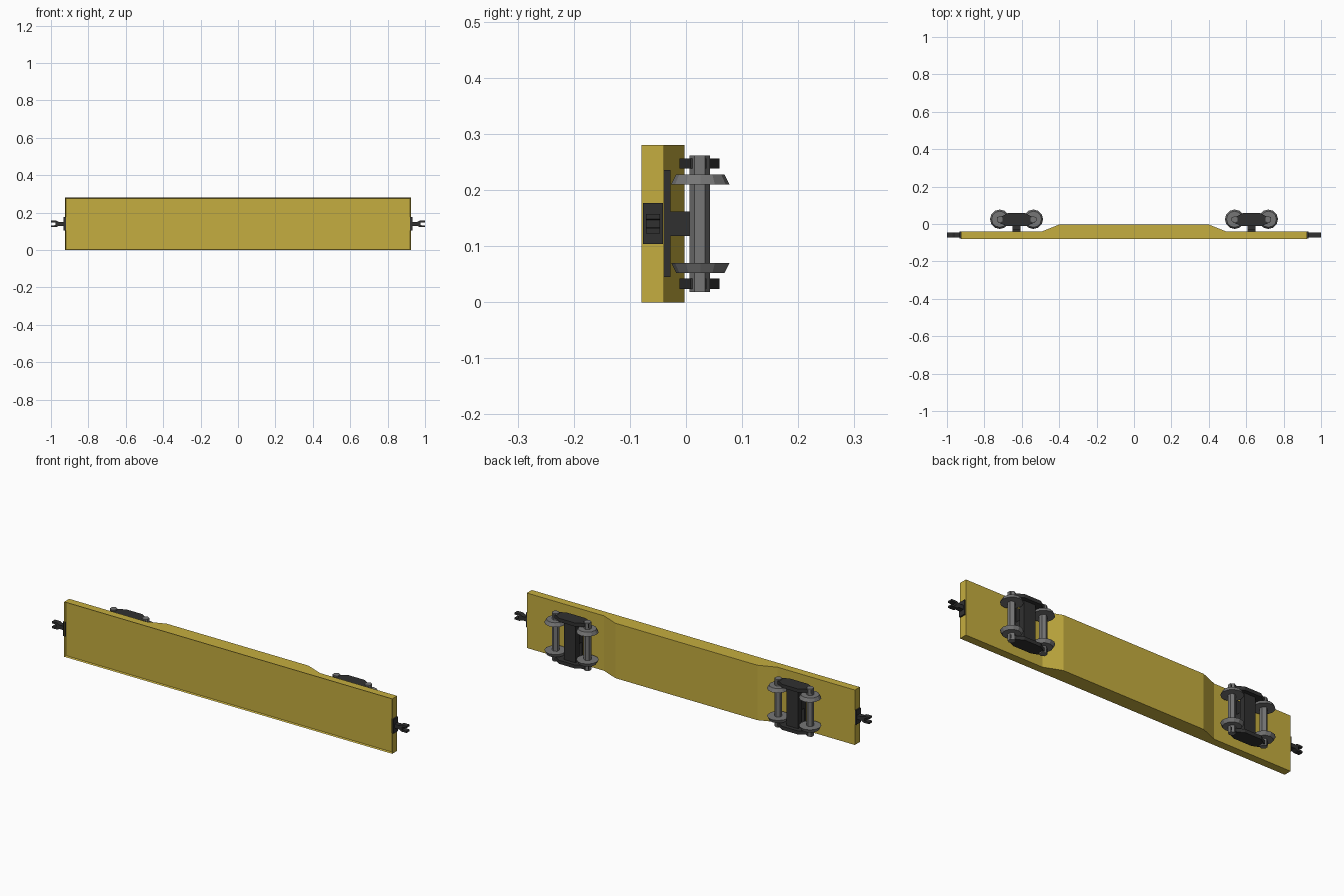
import bpy, bmesh, math
from mathutils import Matrix

if "Cube" in bpy.data.objects:
    bpy.data.objects.remove(bpy.data.objects["Cube"])


def material(name, rgb):
    m = bpy.data.materials.new(name)
    m.diffuse_color = (*rgb, 1)
    m.use_nodes = True
    m.node_tree.nodes["Principled BSDF"].inputs["Base Color"].default_value = m.diffuse_color
    return m


YELLOW = material("yellow_paint", (0.56, 0.42, 0.05))
DARK = material("dark_iron", (0.03, 0.03, 0.03))
STEEL = material("steel", (0.18, 0.18, 0.18))
MID = 0.14  # half height of the deck


def finish(name, bm, mat):
    bmesh.ops.recalc_face_normals(bm, faces=bm.faces[:])
    me = bpy.data.meshes.new(name)
    bm.to_mesh(me)
    bm.free()
    me.materials.append(mat)
    ob = bpy.data.objects.new(name, me)
    bpy.context.collection.objects.link(ob)
    return ob


def prism(pts, lo, hi, axis="Z"):
    """Extrude an outline in xy along z, or an outline in xz along y."""
    bm = bmesh.new()
    place = (lambda a, b, h: (a, b, h)) if axis == "Z" else (lambda a, b, h: (a, h, b))
    face = bm.faces.new([bm.verts.new(place(a, b, lo)) for a, b in pts])
    geo = bmesh.ops.extrude_face_region(bm, geom=[face])["geom"]
    d = (0, 0, hi - lo) if axis == "Z" else (0, hi - lo, 0)
    bmesh.ops.translate(bm, vec=d, verts=[g for g in geo if isinstance(g, bmesh.types.BMVert)])
    return bm


def box(name, x0, x1, y0, y1, z0, z1, mat):
    x0, x1 = sorted((x0, x1))
    return finish(name, prism([(x0, y0), (x1, y0), (x1, y1), (x0, y1)], z0, z1), mat)


def cone(name, x, y, z0, z1, r0, r1, sides, mat):
    bm = bmesh.new()
    bmesh.ops.create_cone(bm, cap_ends=True, segments=sides, radius1=r0, radius2=r1,
                          depth=z1 - z0, matrix=Matrix.Translation((x, y, (z0 + z1) / 2)))
    return finish(name, bm, mat)


# deck: deep belly in the middle, thin ends, shallow recess on the front
half = [(0.925, -0.079), (0.925, -0.039), (0.49, -0.039), (0.40, -0.003)]
bm = prism(half + [(-x, y) for x, y in reversed(half)], 0, 0.28)
bmesh.ops.recalc_face_normals(bm, faces=bm.faces[:])
front = [f for f in bm.faces if f.normal.y < -0.9]
bmesh.ops.inset_region(bm, faces=front, thickness=0.006)
bmesh.ops.translate(bm, vec=(0, 0.008, 0), verts=list({v for f in front for v in f.verts}))
finish("deck", bm, YELLOW)

# side frame outline relative to the bogie centre
frame = [(0.05, -0.012), (0.098, 0.008), (0.104, 0.036), (0.075, 0.042), (0.045, 0.06)]
frame = frame + [(-x, y) for x, y in reversed(frame)]

for s, side in ((-1, "left"), (1, "right")):
    # bogie
    cx = s * 0.628
    box(f"{side}_mount_plate", cx - 0.021, cx + 0.021, -0.04, -0.028, 0.045, 0.236, DARK)
    box(f"{side}_pivot", cx - 0.021, cx + 0.021, -0.03, 0.015, 0.118, 0.162, DARK)
    box(f"{side}_bolster", cx - 0.032, cx + 0.032, 0.008, 0.04, 0.03, 0.25, DARK)
    for t, end in ((-1, "lower"), (1, "upper")):
        z0, z1 = sorted((MID + t * 0.098, MID + t * 0.116))
        finish(f"{side}_{end}_side_frame",
               prism([(cx + x, y) for x, y in frame], z0, z1), DARK)
    # wheelsets
    for k in (-1, 1):
        wx = cx + k * 0.09
        cone(f"{side}_axle", wx, 0.0245, 0.018, 0.262, 0.018, 0.018, 6, STEEL)
        cone(f"{side}_lower_wheel", wx, 0.0255, 0.052, 0.07, 0.043, 0.052, 12, STEEL)
        cone(f"{side}_upper_wheel", wx, 0.0255, 0.21, 0.228, 0.052, 0.043, 12, STEEL)
    # coupler: buffer plate and forked bar
    box(f"{side}_buffer_plate", s * 0.92, s * 0.932, -0.077, -0.041, 0.104, 0.177, DARK)
    fork = [(0.93, 0.010), (0.957, 0.010), (0.97, 0.017), (1.0, 0.017),
            (1.0, 0.008), (0.976, 0.007)]
    pts = fork + [(x, -z) for x, z in reversed(fork)]
    finish(f"{side}_coupler",
           prism([(s * x, MID + z) for x, z in pts], -0.071, -0.046, "Y"), DARK)
